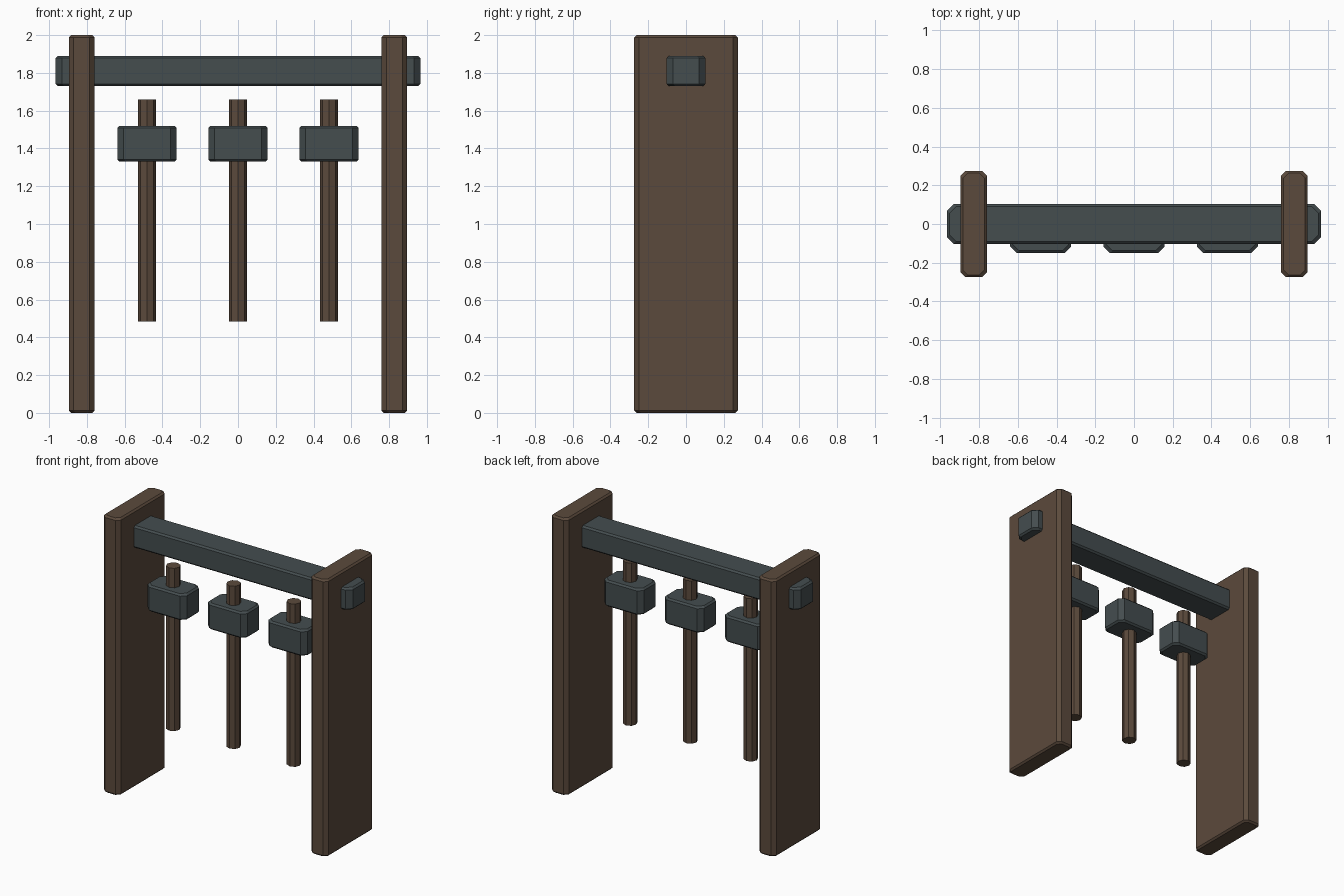
import bpy, bmesh, math

if "Cube" in bpy.data.objects:
    bpy.data.objects.remove(bpy.data.objects["Cube"])


def material(name, color):
    m = bpy.data.materials.new(name)
    m.diffuse_color = (*color, 1)
    m.use_nodes = True
    m.node_tree.nodes["Principled BSDF"].inputs["Base Color"].default_value = m.diffuse_color
    return m


WOOD = material("brown_wood", (0.105, 0.068, 0.045))
STONE = material("slate", (0.058, 0.074, 0.078))


def finish(name, bm, mat):
    bmesh.ops.recalc_face_normals(bm, faces=bm.faces)
    mesh = bpy.data.meshes.new(name)
    bm.to_mesh(mesh)
    bm.free()
    mesh.materials.append(mat)
    obj = bpy.data.objects.new(name, mesh)
    bpy.context.collection.objects.link(obj)
    return obj


def chamfered_block(name, center, half, cut, lip, mat):
    """Box with cut vertical corners and a small lip chamfer at top and bottom."""
    bm = bmesh.new()
    cx, cy, cz = center
    hx, hy, hz = half
    rings = []
    for z, inset in ((-hz, lip), (-hz + lip, 0), (hz - lip, 0), (hz, lip)):
        a, b = hx - inset, hy - inset
        outline = [(a, cut - b), (a, b - cut), (a - cut, b), (cut - a, b),
                   (-a, b - cut), (-a, cut - b), (cut - a, -b), (a - cut, -b)]
        rings.append([bm.verts.new((cx + x, cy + y, cz + z)) for x, y in outline])
    for lo, hi in zip(rings, rings[1:]):
        for i in range(8):
            j = (i + 1) % 8
            bm.faces.new((lo[i], lo[j], hi[j], hi[i]))
    bm.faces.new(rings[0])
    bm.faces.new(rings[-1])
    return finish(name, bm, mat)


def rod(name, x, y, z0, z1, radius, mat):
    bm = bmesh.new()
    bmesh.ops.create_cone(bm, cap_ends=True, segments=8, radius1=radius,
                          radius2=radius, depth=z1 - z0)
    bmesh.ops.translate(bm, verts=bm.verts, vec=(x, y, (z0 + z1) / 2))
    return finish(name, bm, mat)


# Side planks
for side, s in (("left", -1), ("right", 1)):
    chamfered_block(side + "_plank", (s * 0.828, 0, 1), (0.068, 0.274, 1),
                    0.025, 0.012, WOOD)

# Cross beam passing through both planks
chamfered_block("cross_beam", (0, 0, 1.81), (0.965, 0.102, 0.08), 0.034, 0.012, STONE)

# Row of hanging hammers
for i, x in enumerate((-0.482, 0, 0.482), 1):
    rod(f"hammer_handle_{i}", x, -0.05, 0.485, 1.66, 0.048, WOOD)
    chamfered_block(f"hammer_head_{i}", (x, -0.05, 1.425), (0.157, 0.1, 0.095),
                    0.033, 0.012, STONE)
